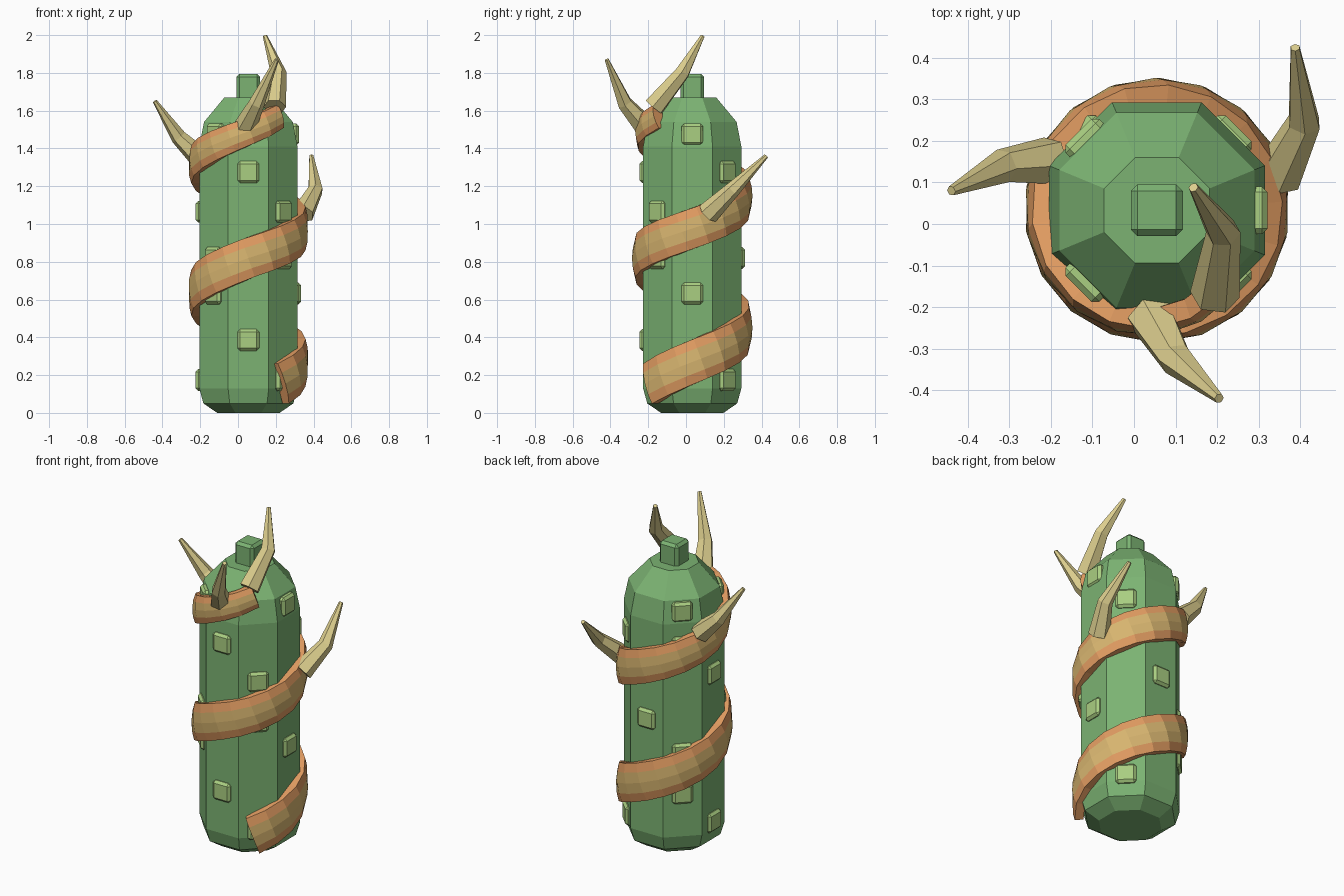
import bpy, bmesh
from math import sin, cos, pi, radians
from mathutils import Vector, Matrix

if "Cube" in bpy.data.objects:
    bpy.data.objects.remove(bpy.data.objects["Cube"])

CX, CY = 0.055, 0.033


def material(name, rgb):
    m = bpy.data.materials.new(name)
    m.diffuse_color = (*rgb, 1)
    m.use_nodes = True
    m.node_tree.nodes["Principled BSDF"].inputs["Base Color"].default_value = m.diffuse_color
    return m


GREEN = material("green", (0.20, 0.45, 0.17))
LIME = material("lime", (0.40, 0.62, 0.22))
ORANGE = material("orange", (0.75, 0.33, 0.12))
TAN = material("tan", (0.68, 0.46, 0.16))
BONE = material("bone", (0.72, 0.62, 0.27))


def loft(name, rings, mats, lane_mats=None):
    """Skin closed rings of points and cap both ends."""
    bm = bmesh.new()
    rows = [[bm.verts.new(p) for p in ring] for ring in rings]
    n = len(rows[0])
    for a, b in zip(rows, rows[1:]):
        for i in range(n):
            j = (i + 1) % n
            f = bm.faces.new((a[i], a[j], b[j], b[i]))
            if lane_mats:
                f.material_index = lane_mats[i]
    bm.faces.new(rows[0])
    bm.faces.new(rows[-1])
    bmesh.ops.recalc_face_normals(bm, faces=bm.faces)
    return finish(name, bm, mats)


def finish(name, bm, mats):
    me = bpy.data.meshes.new(name)
    bm.to_mesh(me)
    bm.free()
    for m in mats:
        me.materials.append(m)
    ob = bpy.data.objects.new(name, me)
    bpy.context.collection.objects.link(ob)
    return ob


def block(name, size, matrix, bevel, mat):
    bm = bmesh.new()
    bmesh.ops.create_cube(bm, size=1, matrix=Matrix.Diagonal((*size, 1)))
    bmesh.ops.bevel(bm, geom=bm.edges[:], offset=bevel, segments=1, affect='EDGES')
    bm.transform(matrix)
    return finish(name, bm, [mat])


def interp(keys, t):
    for (a, va), (b, vb) in zip(keys, keys[1:]):
        if t <= b:
            return va + (vb - va) * (t - a) / (b - a)
    return keys[-1][1]


# Eight-sided trunk with rounded ends
profile = [(0.165, 0), (0.238, 0.05), (0.26, 0.13), (0.26, 1.41), (0.235, 1.54), (0.127, 1.67)]
loft("trunk", [[(CX + a / cos(pi / 8) * cos(pi / 8 + k * pi / 4),
                 CY + a / cos(pi / 8) * sin(pi / 8 + k * pi / 4), z) for k in range(8)]
               for a, z in profile], [GREEN])

# Top knob
block("top_knob", (0.125, 0.125, 0.15), Matrix.Translation((CX, CY, 1.72)), 0.016, GREEN)

# Nubs: three per level, the pattern turning a quarter each level
levels = [0.174, 0.386, 0.632, 0.82, 1.065, 1.275, 1.474]
for k, z in enumerate(levels):
    for d in (0, 135, -135):
        ang = radians(180 + 90 * k + d)
        out = 0.238 if k == 6 else 0.25
        mx = (Matrix.Translation((CX, CY, z)) @ Matrix.Rotation(ang, 4, 'Z')
              @ Matrix.Translation((out, 0, 0)))
        block("nub", (0.058, 0.115, 0.115), mx, 0.014, LIME)

# Climbing vine ribbon: orange borders, tan centre
height = [(-52, 0.155), (0, 0.27), (270, 0.82), (360, 0.975), (630, 1.49), (672, 1.57)]
radius = [(-52, 0.315), (540, 0.315), (630, 0.30), (672, 0.27)]
width = [(-52, 0.225), (400, 0.205), (540, 0.18), (630, 0.14), (672, 0.13)]
section = [(-0.06, -0.5), (-0.012, -0.5), (0, -0.27), (0.004, 0), (0, 0.27), (-0.012, 0.5), (-0.06, 0.5)]
rings = []
N = 36
for i in range(N + 1):
    t = -52 + 724 * i / N
    a, r, w = radians(t), interp(radius, t), interp(width, t)
    radial = Vector((cos(a), sin(a), 0))
    tangent = Vector((-sin(a), cos(a), 0))
    across = Vector((0, 0, cos(0.35))) - tangent * sin(0.35)
    # angle shifts along the curve keep the slanted section on the trunk
    ring = []
    for dr, s in section:
        shift = -s * w * sin(0.35) / r
        p = Vector((cos(a + shift), sin(a + shift), 0)) * (r + dr)
        ring.append(Vector((CX, CY, interp(height, t) + across.z * s * w)) + p)
    rings.append(ring)
loft("vine", rings, [ORANGE, TAN], [0, 0, 1, 1, 0, 0, 0])


# Bent six-sided thorns
def thorn(name, base, mid, tip, radii=(0.06, 0.042, 0.012)):
    pts = [Vector(p) for p in (base, mid, tip)]
    d0, d1 = (pts[1] - pts[0]).normalized(), (pts[2] - pts[1]).normalized()
    ref = d0.cross(d1).normalized()
    rows = []
    for p, d, r in zip(pts, (d0, (d0 + d1).normalized(), d1), radii):
        v = d.cross(ref).normalized()
        rows.append([p + (ref * cos(k * pi / 3) + v * sin(k * pi / 3)) * r for k in range(6)])
    loft(name, rows, [BONE])


thorn("left_thorn", (-0.20, 0.152, 1.35), (-0.315, 0.14, 1.46), (-0.44, 0.08, 1.65))
thorn("right_thorn", (0.345, 0.115, 1.055), (0.41, 0.245, 1.18), (0.388, 0.425, 1.36))
thorn("front_thorn", (0.04, -0.22, 1.52), (0.10, -0.325, 1.64), (0.205, -0.42, 1.87))
thorn("top_thorn", (0.195, -0.17, 1.62), (0.215, -0.02, 1.80), (0.143, 0.088, 1.995))
